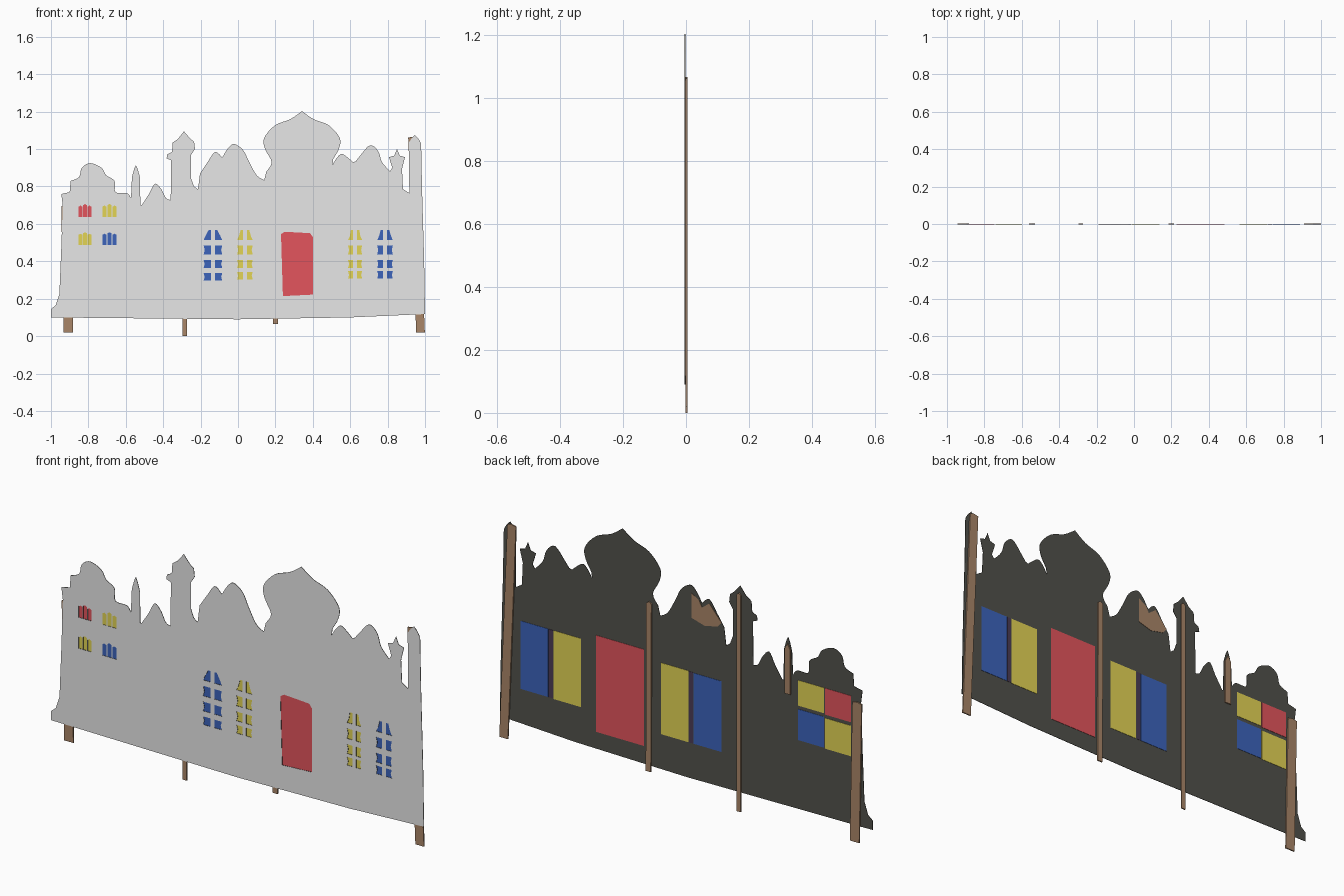
import bpy, bmesh
from mathutils import Matrix, Vector

if "Cube" in bpy.data.objects:
    bpy.data.objects.remove(bpy.data.objects["Cube"])


def mat(name, r, g, b):
    m = bpy.data.materials.new(name)
    m.diffuse_color = (r, g, b, 1)
    m.use_nodes = True
    m.node_tree.nodes["Principled BSDF"].inputs["Base Color"].default_value = m.diffuse_color
    return m


GREY = mat("pale_grey", 0.80, 0.80, 0.80)
DARK = mat("dark_backing", 0.083, 0.083, 0.070)
RED = mat("red", 0.77, 0.09, 0.11)
YELLOW = mat("yellow", 0.77, 0.66, 0.09)
BLUE = mat("blue", 0.045, 0.127, 0.50)
WOOD = mat("wood", 0.40, 0.24, 0.14)
PURPLE = mat("dark_purple", 0.07, 0.045, 0.09)


def smooth(pts, n=4):
    """Catmull-Rom through the points, keeping the end points sharp."""
    p = [Vector(q) for q in pts]
    p = [p[0]] + p + [p[-1]]
    out = []
    for i in range(1, len(p) - 2):
        a, b, c, d = p[i - 1:i + 3]
        for k in range(n):
            t = k / n
            out.append(0.5 * (2 * b + (c - a) * t + (2 * a - 5 * b + 4 * c - d) * t * t
                              + (3 * b - a - 3 * c + d) * t ** 3))
    return out + [p[-1]]


def plate(name, outlines, y0, y1, front, back=None):
    """Flat x-z outline (further outlines are holes) between y0 and y1."""
    cu = bpy.data.curves.new(name, 'CURVE')
    cu.dimensions = '2D'
    cu.fill_mode = 'BOTH'
    cu.extrude = (y1 - y0) / 2
    for pts in outlines:
        s = cu.splines.new('POLY')
        s.points.add(len(pts) - 1)
        for sp, q in zip(s.points, pts):
            sp.co = (q[0], q[1], 0, 1)
        s.use_cyclic_u = True
    tmp = bpy.data.objects.new(name + "_curve", cu)
    bpy.context.collection.objects.link(tmp)
    dg = bpy.context.evaluated_depsgraph_get()
    me = bpy.data.meshes.new_from_object(tmp.evaluated_get(dg))
    bpy.data.objects.remove(tmp)
    bpy.data.curves.remove(cu)
    me.transform(Matrix.Translation((0, (y0 + y1) / 2, 0)) @ Matrix.Rotation(1.5707963, 4, 'X'))
    me.name = name
    me.materials.clear()
    me.materials.append(front)
    if back:
        me.materials.append(back)
    bm = bmesh.new()
    bm.from_mesh(me)
    bmesh.ops.remove_doubles(bm, verts=bm.verts, dist=1e-5)
    bmesh.ops.recalc_face_normals(bm, faces=bm.faces)
    bm.normal_update()
    for f in bm.faces:
        f.smooth = False
        # pale front, dark back and edges
        f.material_index = 1 if back and f.normal.y > -0.5 else 0
    bm.to_mesh(me)
    bm.free()
    ob = bpy.data.objects.new(name, me)
    bpy.context.collection.objects.link(ob)
    return ob


def rect(x0, x1, z0, z1):
    return [(x0, z0), (x1, z0), (x1, z1), (x0, z1)]


# ---- skyline, section by section from left to right
left_edge = [(-1, .10), (-1, .145), (-.975, .165), (-.955, .225), (-.945, .465), (-.937, .70),
             (-.945, .76), (-.90, .77)]
left_dome = smooth([(-.895, .83), (-.85, .85), (-.835, .90), (-.79, .925), (-.73, .90),
                    (-.705, .86), (-.66, .83), (-.655, .77), (-.595, .765), (-.572, .738)])
thin_minaret = [(-.567, .85), (-.555, .895), (-.546, .915), (-.537, .895), (-.524, .85), (-.522, .70)]
low_gable = smooth([(-.515, .70), (-.476, .76), (-.444, .815), (-.41, .785), (-.385, .738), (-.36, .728)])
tall_tower = [(-.357, .94), (-.382, .95), (-.378, .972), (-.353, .985), (-.349, 1.035), (-.32, 1.055),
              (-.289, 1.095), (-.255, 1.055), (-.235, 1.04), (-.23, 1.0), (-.25, .97), (-.25, .84),
              (-.235, .80), (-.214, .785)]
twin_domes = smooth([(-.203, .87), (-.166, .925), (-.123, .984), (-.086, .957)]) + \
    smooth([(-.083, .957), (-.053, 1.005), (-.021, 1.027), (.027, .995), (.06, .93), (.10, .86), (.14, .834)])
half = smooth([(.152, .88), (.18, .93), (.145, 1.0), (.14, 1.06), (.2, 1.128), (.28, 1.16), (.342, 1.203)])
AXIS = .342
onion_dome = half + [(2 * AXIS - p[0], p[1]) for p in reversed(half[5:-1])]
right_domes = smooth([(.505, .915), (.53, .955), (.56, .973), (.615, .93)]) + \
    smooth([(.63, .935), (.652, .963), (.705, 1.02), (.749, .99), (.77, .93), (.813, .882)])
small_minaret = [(.825, .90), (.807, .957), (.835, .965), (.85, 1.0), (.865, .965), (.893, .957),
                 (.877, .893), (.882, .786), (.916, .765)]
right_tower = [(.913, 1.035), (.93, 1.06), (.946, 1.075), (.965, 1.055), (.979, 1.03), (.984, .785),
               (.995, .41), (1, .118), (.6, .10), (0, .09)]
outline = (left_edge + left_dome + thin_minaret + low_gable + tall_tower + twin_domes
           + onion_dome + right_domes + small_minaret + right_tower)

# ---- window and door openings
holes = [[(.24, .214), (.40, .222), (.40, .53), (.385, .55), (.34, .553), (.25, .558), (.23, .545)]]


def tall_window(cx, w, low):
    """Two columns of four panes; the top pair forms an arch."""
    for s in (-1, 1):
        a, b = cx + s * .01, cx + s * w
        for z0, z1 in ((low, low + .04), (.363, .408), (.436, .485)):
            m = (z0 + z1) / 2
            holes.append([(a, z0), (b, z0), (b - s * .006, m), (b, z1), (a, z1)])
        holes.append([(a, .513), (b, .513), (b - s * .01, .535), (a + s * .013, .567), (a, .567)])


for cx, w, low in ((-.134, .05, .297), (.037, .042, .303), (.626, .038, .307), (.786, .042, .307)):
    tall_window(cx, w, low)

for cx, pitch in ((-.818, .024), (-.687, .027)):
    for cz in (.672, .522):
        for k in (-1, 0, 1):
            x, t = cx + k * pitch, cz + (.034 if k == 0 else .026)
            h = pitch * .42
            holes.append([(x - h, cz - .034), (x + h, cz - .034), (x + h, t - .006), (x, t), (x - h, t - .006)])

plate("facade_wall", [outline] + holes, -.004, -.002, GREY, DARK)

# ---- coloured panes behind the openings
panes = [
    ("door_panel", RED, .227, .483, .18, .648),
    ("right_blue_pane", BLUE, .74, .887, .28, .61),
    ("right_yellow_pane", YELLOW, .565, .712, .278, .61),
    ("middle_yellow_pane", YELLOW, -.013, .135, .262, .608),
    ("middle_blue_pane", BLUE, -.19, -.04, .262, .605),
    ("wing_top_red_pane", RED, -.885, -.745, .592, .72),
    ("wing_top_yellow_pane", YELLOW, -.74, -.60, .597, .72),
    ("wing_low_yellow_pane", YELLOW, -.885, -.745, .427, .575),
    ("wing_low_blue_pane", BLUE, -.74, -.60, .43, .58),
    ("right_divider", PURPLE, .715, .737, .28, .61),
    ("middle_divider", PURPLE, -.037, -.016, .262, .607),
]
for name, m, x0, x1, z0, z1 in panes:
    plate(name, [rect(x0, x1, z0, z1)], -.002, -.0005, m)

# ---- wooden posts on the back


def post(name, xb, zb, xt, zt, w, tip=0.0):
    h = w / 2
    plate(name, [[(xb - h, zb), (xb + h, zb), (xt + h, zt - tip), (xt, zt), (xt - h, zt - tip)]],
          -.002, .004, WOOD)


post("left_post", -.907, .02, -.92, .70, .05, .005)
post("tower_post", -.285, .0, -.285, 1.06, .022, .01)
post("centre_post", .2, .065, .197, .89, .027, .01)
post("right_post", .976, .02, .933, 1.066, .046, .005)
post("minaret_post", -.546, .64, -.546, .885, .032, .03)

# ---- wooden patch behind the twin domes
plate("dome_patch", [[(-.03, .87), (-.03, .99), (-.07, .965), (-.086, .935), (-.125, .965),
                      (-.165, .918), (-.19, .89), (-.17, .865), (-.10, .85)]], -.002, 0, WOOD)
